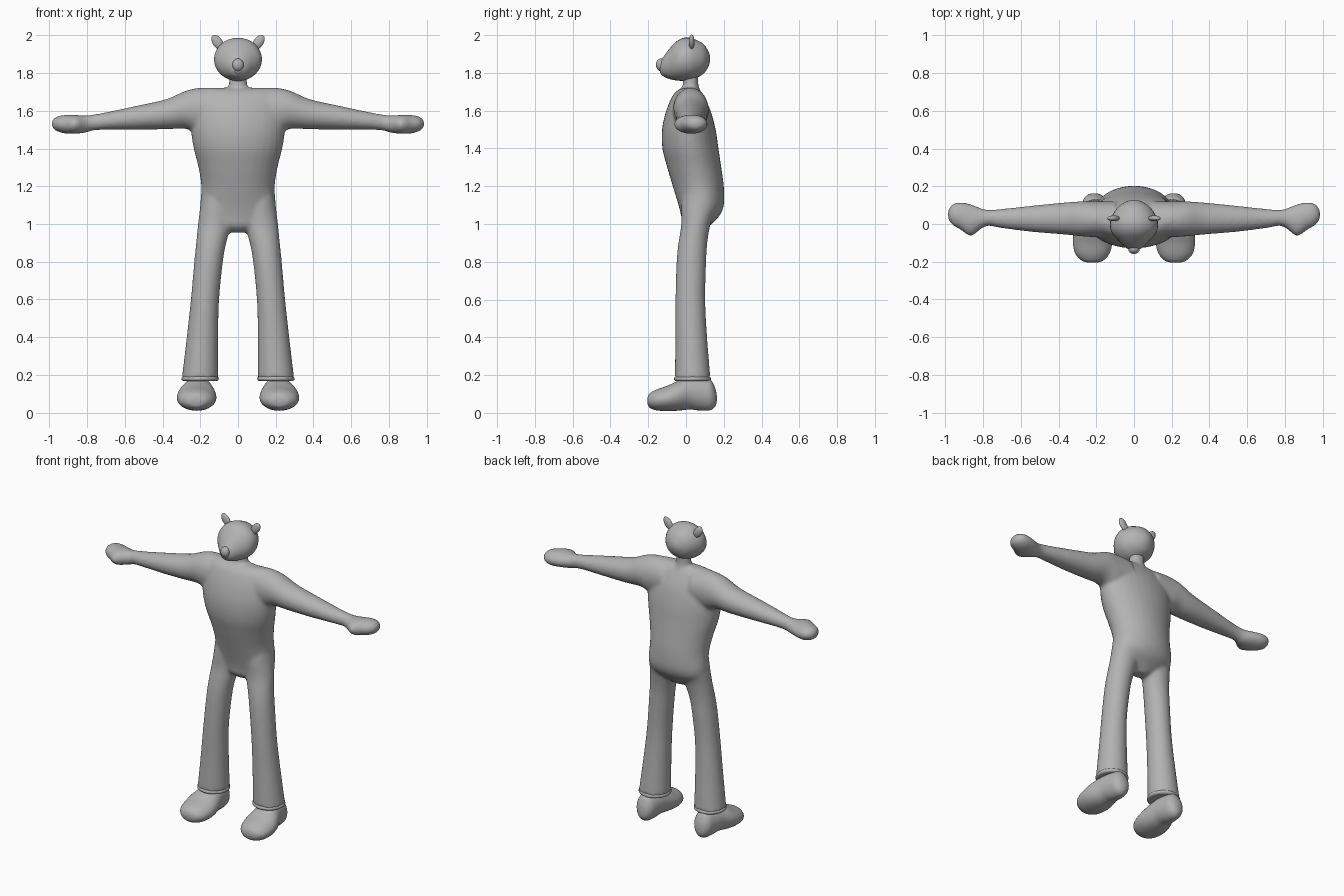
import bpy, bmesh, math
from mathutils import Matrix, Vector

grey = bpy.data.materials.new("soft grey")
grey.diffuse_color = (0.45, 0.45, 0.45, 1)


def curve(p, i, f):
    """Smoothly interpolate the station list p between i and i + 1."""
    a, b, c, d = (p[max(0, min(len(p) - 1, i + k))] for k in (-1, 0, 1, 2))
    return [q + 0.5 * f * (r - o + f * (2 * o - 5 * q + 4 * r - s + f * (3 * (q - r) + s - o)))
            for o, q, r, s in zip(a, b, c, d)]


def loft(bm, axis, stations, side=1, steps=5, n=32):
    """Oval rings along an axis; station = (position, u min, u max, v min, v max)."""
    place = {"x": lambda t, u, v: (t, u, v),
             "y": lambda t, u, v: (u, t, v),
             "z": lambda t, u, v: (u, v, t)}[axis]
    rows = [curve(stations, i, k / steps) for i in range(len(stations) - 1) for k in range(steps)]
    rows.append(stations[-1])
    rings = []
    for t, u0, u1, v0, v1 in rows:
        ring = []
        for k in range(n):
            a = 2 * math.pi * k / n
            x, y, z = place(t, (u0 + u1) / 2 + (u1 - u0) / 2 * math.cos(a),
                            (v0 + v1) / 2 + (v1 - v0) / 2 * math.sin(a))
            ring.append(bm.verts.new((x * side, y, z)))
        rings.append(ring)
    faces = [bm.faces.new((p[k], p[(k + 1) % n], q[(k + 1) % n], q[k]))
             for p, q in zip(rings, rings[1:]) for k in range(n)]
    faces += [bm.faces.new(rings[0]), bm.faces.new(rings[-1])]
    bmesh.ops.recalc_face_normals(bm, faces=faces)


def finish(name, bm):
    mesh = bpy.data.meshes.new(name)
    bm.to_mesh(mesh)
    bm.free()
    mesh.materials.append(grey)
    for p in mesh.polygons:
        p.use_smooth = len(p.vertices) < 5
    ob = bpy.data.objects.new(name, mesh)
    bpy.context.collection.objects.link(ob)
    return ob


def ball(name, centre, radii, rot=Matrix()):
    bm = bmesh.new()
    bmesh.ops.create_uvsphere(bm, u_segments=24, v_segments=14, radius=1)
    bm.transform(Matrix.Translation(centre) @ rot @ Matrix.Diagonal((*radii, 1)))
    return finish(name, bm)


# Body: torso, neck, arms with hands and legs, fused into one skin
torso = [(0.955, -.04, .04, .02, .09), (0.99, -.13, .13, -.015, .125), (1.04, -.19, .19, -.025, .175),
         (1.10, -.20, .20, -.04, .20), (1.20, -.195, .195, -.07, .20), (1.30, -.21, .21, -.10, .187),
         (1.40, -.235, .235, -.125, .172), (1.50, -.25, .25, -.127, .157), (1.60, -.25, .25, -.105, .13),
         (1.68, -.235, .235, -.07, .09), (1.71, -.215, .215, -.04, .065), (1.722, -.19, .19, -.01, .04)]
neck = [(1.68, -.075, .075, -.04, .09), (1.72, -.056, .056, -.022, .07),
        (1.75, -.048, .048, -.016, .065), (1.82, -.048, .048, -.016, .065)]
arm = [(.10, -.07, .12, 1.50, 1.715), (.20, -.07, .12, 1.48, 1.722), (.28, -.065, .12, 1.505, 1.705),
       (.38, -.055, .113, 1.502, 1.662), (.54, -.042, .097, 1.50, 1.626), (.70, -.022, .08, 1.50, 1.592),
       (.77, -.01, .075, 1.495, 1.58), (.81, -.025, .083, 1.484, 1.575), (.865, -.064, .105, 1.478, 1.578),
       (.92, -.03, .115, 1.48, 1.578), (.96, -.008, .107, 1.492, 1.57), (.982, .02, .08, 1.508, 1.553),
       (.987, .04, .06, 1.525, 1.54)]
leg = [(.18, .105, .298, -.06, .13), (.40, .105, .272, -.056, .112), (.60, .10, .25, -.056, .102),
       (.80, .08, .232, -.05, .107), (.90, .062, .222, -.04, .113), (1.00, .035, .212, -.025, .13),
       (1.10, .02, .20, -.025, .16), (1.18, .02, .19, -.02, .15)]
bm = bmesh.new()
loft(bm, "z", torso)
loft(bm, "z", neck)
for s in (1, -1):
    loft(bm, "x", arm, s)
    loft(bm, "z", leg, s)
body = finish("body", bm)
skin = body.modifiers.new("fuse", "REMESH")
skin.mode = "VOXEL"
skin.voxel_size = 0.01
skin.use_smooth_shade = True
soft = body.modifiers.new("soften", "SMOOTH")
soft.factor = 0.5
soft.iterations = 8

# Head with tapering muzzle
head = [(.128, -.01, .01, 1.865, 1.885), (.118, -.042, .042, 1.832, 1.915), (.09, -.085, .085, 1.793, 1.955),
        (.035, -.12, .12, 1.765, 1.982), (-.01, -.127, .127, 1.758, 1.986), (-.05, -.115, .115, 1.76, 1.967),
        (-.09, -.08, .08, 1.768, 1.925), (-.12, -.05, .05, 1.782, 1.885), (-.137, -.025, .025, 1.80, 1.86)]
bm = bmesh.new()
loft(bm, "y", head)
finish("head", bm)
ball("nose", (0, -.133, 1.843), (.03, .026, .034))

# Feet: wide low toe rising to the ankle
foot = [(-.205, .20, .24, .055, .075), (-.195, .165, .275, .03, .10), (-.16, .132, .31, .014, .122),
        (-.10, .115, .324, .01, .143), (-.04, .118, .318, .012, .17), (.02, .13, .295, .018, .19),
        (.08, .14, .28, .012, .19), (.13, .152, .268, .015, .175), (.155, .175, .245, .035, .13),
        (.163, .20, .22, .06, .09)]
for s, side in ((1, "left"), (-1, "right")):
    bm = bmesh.new()
    loft(bm, "y", foot, s)
    finish(side + "_foot", bm)

    # Trouser hem: a thin rolled edge round the ankle
    bm = bmesh.new()
    loft(bm, "z", [(.168, .112, .29, -.053, .122), (.174, .103, .299, -.062, .131),
                   (.186, .103, .299, -.062, .131), (.194, .112, .29, -.053, .122)], s, steps=3)
    finish(side + "_hem", bm)

    # Eyes lie on the slope of the muzzle
    out = Vector((s * .55, -.75, .35)).to_track_quat("Z", "Y").to_matrix().to_4x4()
    ball(side + "_eye", (s * .064, -.072, 1.893), (.025, .031, .014), out)

    # Ears flare outward from the crown
    ball(side + "_ear", (s * .108, .03, 1.963), (.026, .015, .045), Matrix.Rotation(s * .62, 4, "Y"))
